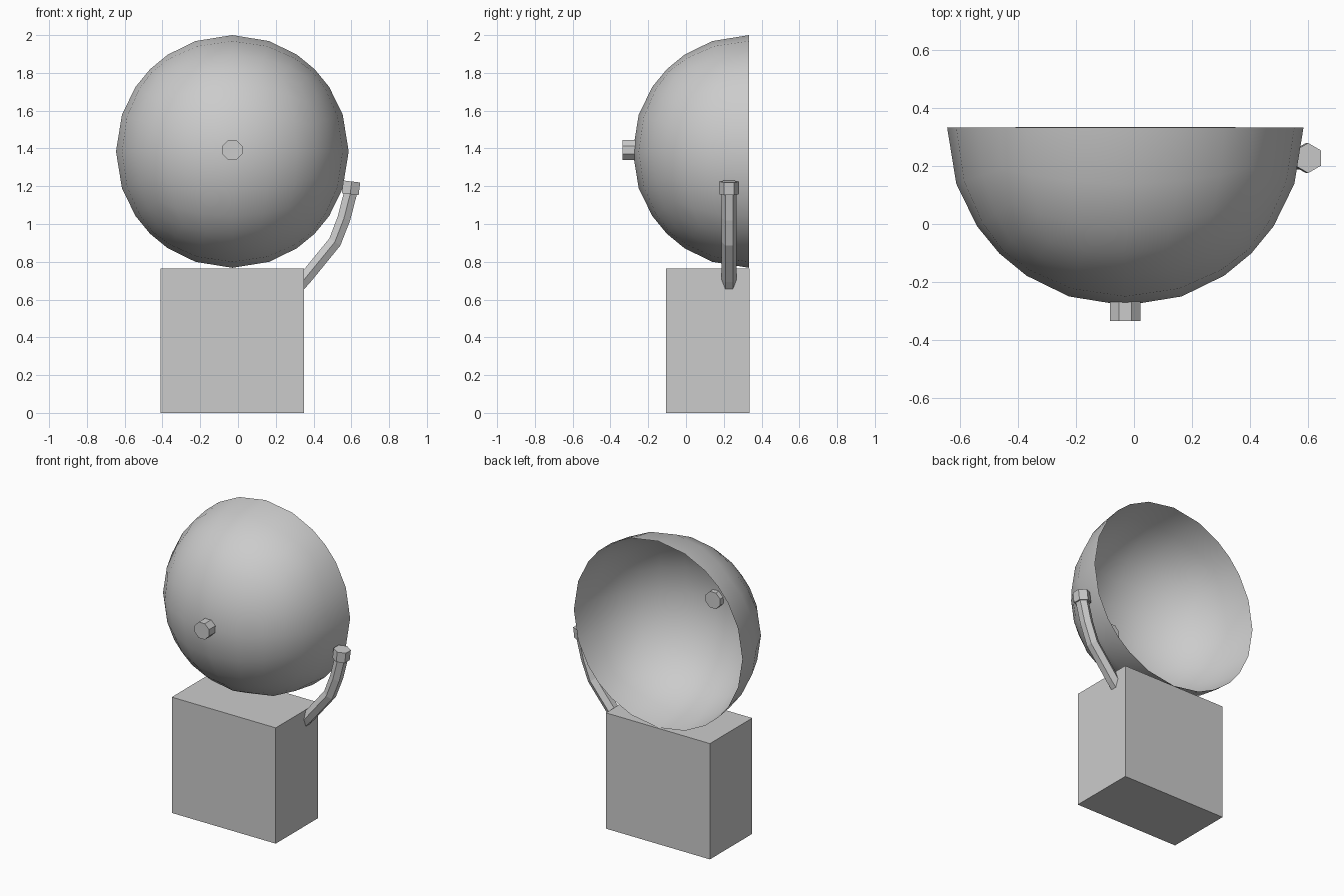
import bpy, bmesh, math
from mathutils import Vector

if "Cube" in bpy.data.objects:
    bpy.data.objects.remove(bpy.data.objects["Cube"])


def finish(bm, name, smooth=False):
    bmesh.ops.recalc_face_normals(bm, faces=bm.faces)
    mesh = bpy.data.meshes.new(name)
    bm.to_mesh(mesh)
    bm.free()
    for p in mesh.polygons:
        p.use_smooth = smooth
    obj = bpy.data.objects.new(name, mesh)
    bpy.context.collection.objects.link(obj)
    return obj


def tube(name, path, radius, sides, side_axis, phase=0.0):
    """Capped prism swept along a path; side_axis is square to the path."""
    bm = bmesh.new()
    pts = [Vector(p) for p in path]
    side = Vector(side_axis)
    rings = []
    for i, p in enumerate(pts):
        tangent = (pts[min(i + 1, len(pts) - 1)] - pts[max(i - 1, 0)]).normalized()
        up = tangent.cross(side)
        ring = []
        for k in range(sides):
            a = phase + 2 * math.pi * k / sides
            ring.append(bm.verts.new(p + radius * (math.cos(a) * side + math.sin(a) * up)))
        rings.append(ring)
    for a, b in zip(rings, rings[1:]):
        for k in range(sides):
            n = (k + 1) % sides
            bm.faces.new((a[k], a[n], b[n], b[k]))
    bm.faces.new(rings[0])
    bm.faces.new(rings[-1])
    return finish(bm, name)


# Base box
bm = bmesh.new()
bmesh.ops.create_cube(bm, size=1)
for v in bm.verts:
    v.co = Vector((v.co.x * 0.76 - 0.03, v.co.y * 0.442 + 0.115, (v.co.z + 0.5) * 0.765))
finish(bm, "base_box")

# Bell dome: half of a spherified cube, open at the back
bm = bmesh.new()
bmesh.ops.create_cube(bm, size=2)
bmesh.ops.subdivide_edges(bm, edges=bm.edges[:], cuts=5, use_grid_fill=True)
bmesh.ops.delete(bm, geom=[v for v in bm.verts if v.co.y > 0.01], context='VERTS')
for v in bm.verts:
    v.co = v.co.normalized() * 0.616 + Vector((-0.03, 0.334, 1.384))
dome = finish(bm, "bell_dome", smooth=True)
# A lone open sheet: make the outside face outward
if sum(p.normal.dot(p.center - Vector((-0.03, 0.334, 1.384))) for p in dome.data.polygons) < 0:
    dome.data.flip_normals()

# Bolt through the middle of the dome
tube("center_bolt", [(-0.03, -0.335, 1.392), (-0.03, -0.237, 1.392)],
     0.057, 8, (1, 0, 0), math.pi / 8)

# Curved hammer arm rising out of the box side, with its striker head
tube("hammer_arm", [(0.30, 0.228, 0.652), (0.357, 0.228, 0.714), (0.513, 0.228, 0.905),
                    (0.561, 0.228, 1.03), (0.597, 0.228, 1.17)], 0.04, 6, (0, 1, 0))
tube("hammer_head", [(0.594, 0.228, 1.158), (0.602, 0.228, 1.225)], 0.052, 6, (0, 1, 0))
